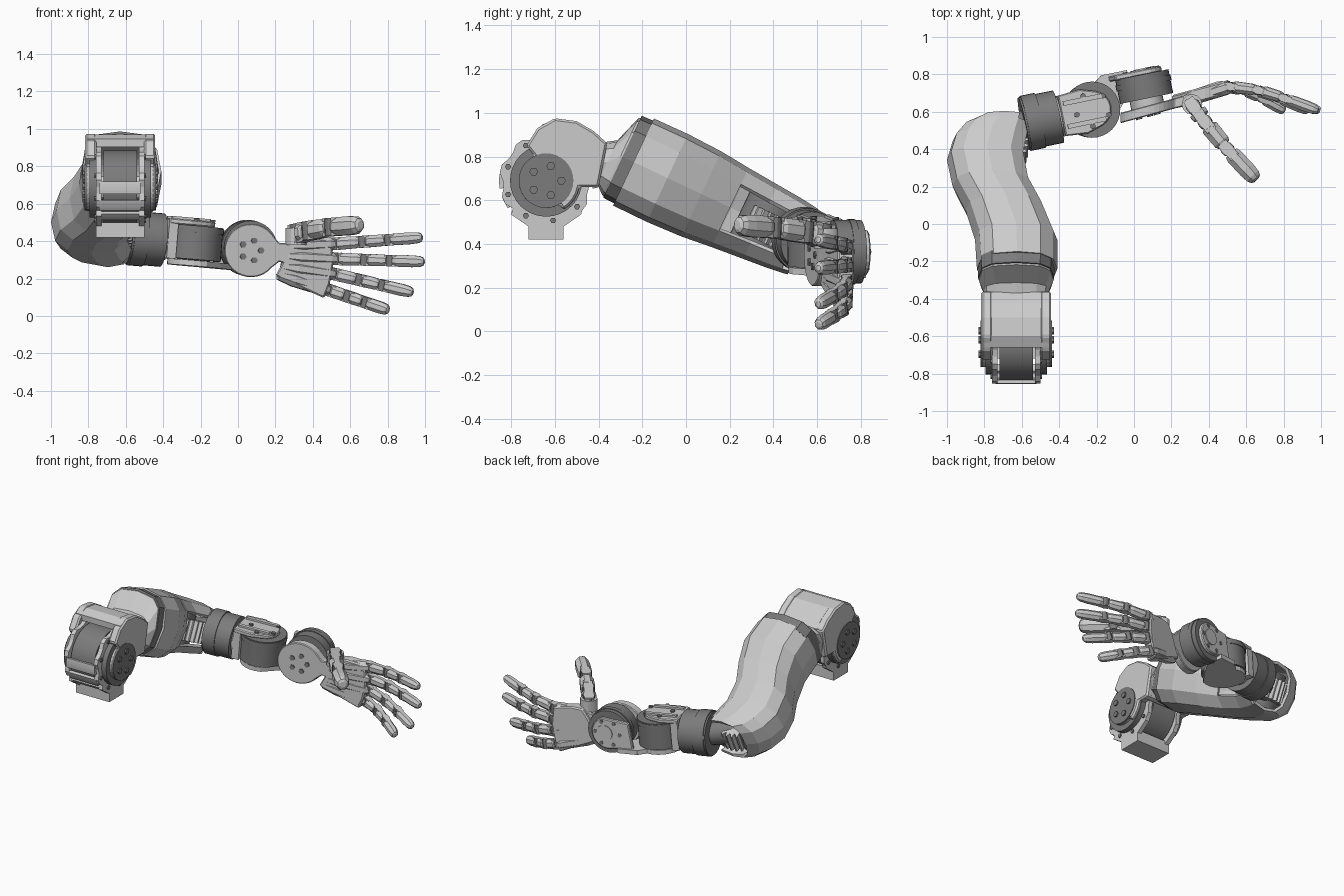
import bpy, bmesh
from math import sin, cos, pi, radians, copysign
from mathutils import Vector as V

if "Cube" in bpy.data.objects:
    bpy.data.objects.remove(bpy.data.objects["Cube"])

dark = bpy.data.materials.new("dark_metal")
dark.diffuse_color = (0.2, 0.2, 0.2, 1)
dark.use_nodes = True
dark.node_tree.nodes["Principled BSDF"].inputs["Base Color"].default_value = dark.diffuse_color


def finish(name, bm, mat=None, smooth=False, bevel=0, solid=0):
    me = bpy.data.meshes.new(name)
    bm.to_mesh(me)
    bm.free()
    ob = bpy.data.objects.new(name, me)
    bpy.context.collection.objects.link(ob)
    if mat:
        me.materials.append(mat)
    if smooth:
        me.shade_smooth()
        me.set_sharp_from_angle(angle=radians(30))
    if solid:
        m = ob.modifiers.new("wall", 'SOLIDIFY')
        m.thickness, m.offset = solid, -1
    if bevel:
        m = ob.modifiers.new("edge", 'BEVEL')
        m.width, m.segments = bevel, 1
    return ob


def loft(name, *strips, n=32, power=2, mat=None, smooth=True, hole=None, bevel=0, solid=0):
    """Each strip is a list of sections (centre, half-axis U, half-axis V)."""
    bm = bmesh.new()
    gone = []
    sp = lambda t: copysign(abs(t) ** (2 / power), t)
    for st in strips:
        off = pi / n if n in (4, 8) else 0
        rings = [[bm.verts.new(c + u * sp(cos(2 * pi * j / n + off)) + v * sp(sin(2 * pi * j / n + off)))
                  for j in range(n)] for c, u, v in st]
        for i in range(len(rings) - 1):
            for j in range(n):
                k = (j + 1) % n
                f = bm.faces.new((rings[i][j], rings[i][k], rings[i + 1][k], rings[i + 1][j]))
                if hole and hole(i, j):
                    gone.append(f)
        bm.faces.new(rings[0][::-1])
        f = bm.faces.new(rings[-1])
        if hole:
            gone.append(f)
    bmesh.ops.recalc_face_normals(bm, faces=bm.faces[:])
    if gone:
        bmesh.ops.delete(bm, geom=gone, context='FACES')
    return finish(name, bm, mat, smooth, bevel, solid)


def prism(name, pts, place, t, mat=None, bevel=0):
    """Extrude a 2D outline, placed by place(a, b), along the vector t."""
    bm = bmesh.new()
    lo, hi = ([bm.verts.new(place(*p) + t * s) for p in pts] for s in (-.5, .5))
    bm.faces.new(lo)
    bm.faces.new(hi)
    for i in range(len(pts)):
        k = (i + 1) % len(pts)
        bm.faces.new((lo[i], lo[k], hi[k], hi[i]))
    bmesh.ops.recalc_face_normals(bm, faces=bm.faces[:])
    return finish(name, bm, mat, bevel=bevel)


def frame(axis, up=V((0, 0, 1))):
    a = axis.normalized()
    if abs(a.dot(up)) > .95:
        up = V((1, 0, 0))
    u = up.cross(a).normalized()
    return a, u, a.cross(u)


def disc(c, axis, r, h):
    a, u, v = frame(axis)
    return [(c + a * h * s, u * r, v * r) for s in (-.5, .5)]


def limb(p, q, w, h, prof):
    a, u, v = frame(q - p)
    return [(p.lerp(q, t), u * w * k, v * h * k) for t, k in prof]


def bolts(name, c, axis, r, count, size=.014, h=.02):
    a, u, v = frame(axis)
    loft(name, *[disc(c + r * (u * cos(2 * pi * i / count) + v * sin(2 * pi * i / count)), a, size, h)
                 for i in range(count)], n=6, mat=dark, smooth=False)


def arc(cx, cy, r, a0, a1, n):
    return [(cx + r * cos(radians(a0 + (a1 - a0) * i / n)), cy + r * sin(radians(a0 + (a1 - a0) * i / n)))
            for i in range(n + 1)]


X, Y, Z = V((1, 0, 0)), V((0, 1, 0)), V((0, 0, 1))

# Shoulder motor, lugged bracket plates and curved front strap
SH = V((-.63, -.64, .69))
loft("shoulder_motor", disc(SH, X, .195, .18), n=40, mat=dark)
lugged = []
for k in range(-4, 23):
    r = .215 if k % 4 in (0, 1) else .198
    lugged.append((-.64 + r * cos(2 * pi * k / 36), .69 + r * sin(2 * pi * k / 36)))
lugged += [(-.80, .535), (-.72, .48), (-.72, .42), (-.56, .42), (-.56, .48), (-.48, .535)]
for side, sx in (("left", -1), ("right", 1)):
    prism("shoulder_plate_" + side, lugged, lambda a, b: V((-.63 + sx * .115, a, b)), X * .03)
    c = SH + X * sx * .163
    # Cheek wraps the top and back of the hub, the hub ring fills it
    prism("shoulder_cheek_" + side,
          [(-.73, .85), (-.68, .93), (-.6, .975), (-.5, .962), (-.42, .915), (-.36, .86), (-.40, .66)]
          + arc(-.64, .69, .155, -11, -60, 4) + arc(-.64, .69, .125, -60, -245, 14),
          lambda a, b: V((-.63 + sx * .157, a, b)), X * .06, bevel=.01)
    loft("shoulder_ring_" + side, disc(SH + X * sx * .145, X, .165, .04), mat=dark)
    loft("shoulder_hub_" + side, disc(c + X * sx * .02, X, .125, .018), mat=dark)
    bolts("hub_bolts_" + side, c + X * sx * .026, X, .07, 5, .02, .025)
    bolts("plate_bolts_" + side, SH + X * sx * .128, X, .185, 9)
prism("shoulder_crown",
      [(-.66, .945), (-.6, .97), (-.5, .958), (-.42, .912), (-.363, .86), (-.40, .66)]
      + arc(-.64, .69, .215, -10, 95, 10), lambda a, b: V((-.63, a, b)), X * .35)
for i, (a0, a1) in enumerate(((172, 190), (200, 216), (222, 236))):
    prism("shoulder_strap_%d" % i, arc(-.64, .69, .215, a0, a1, 4) + arc(-.64, .69, .195, a1, a0, 4),
          lambda a, b: V((-.63, a, b)), X * .22)
prism("shoulder_foot", [(-.72, .42), (-.56, .42), (-.56, .5), (-.72, .5)], lambda a, b: V((-.63, a, b)), X * .2)

# Upper arm: neck, collar and the flared shell that opens at the elbow
D, U = V((0, .905, -.425)), V((0, .425, .905))
loft("shoulder_neck", [(V((-.63, y, z)), X * w, U * h) for y, z, w, h in
                       ((-.42, .775, .17, .10), (-.36, .775, .175, .11), (-.30, .80, .20, .195),
                        (-.285, .793, .20, .20))], n=12, power=3, smooth=False)
C0 = V((-.63, -.25, .78))
loft("upper_arm_collar", [(C0 - D * .045, X * .203, U * .207), (C0 + D * .03, X * .207, U * .210)],
     n=12, power=3, mat=dark, smooth=False)
shell = []
for s, x0, x1, h in ((0, -.84, -.41, .22), (.2, -.85, -.41, .222), (.4, -.90, -.475, .215), (.57, -.97, -.545, .20),
                     (.75, -1.0, -.57, .187), (.88, -.97, -.55, .178), (.96, -.915, -.54, .17),
                     (1, -.84, -.55, .165)):
    shell.append((V(((x0 + x1) / 2, -.24 + .775 * s, .775 - .365 * s)), X * (x1 - x0) / 2, U * h))
loft("upper_arm_shell", shell, n=12, power=2.6, smooth=False, solid=.02,
     hole=lambda i, j: i >= 3 and (j in (0, 11) or (i == 6 and j in (1, 10))))

# Elbow joint inside the shell with its toothed wheel
E = V((-.76, .36, .48))
loft("elbow_core", disc(E, U, .13, .24), mat=dark)
g = []
for i in range(26):
    for da, r in ((0, .13), (.3, .155), (.55, .155), (.85, .13)):
        t = 2 * pi * (i + da) / 26
        g.append((r * cos(t), r * sin(t)))
prism("elbow_gear", g, lambda a, b: E + X * (a + .04) + D * (b + .055), U * .14)
loft("elbow_link", limb(V((-.72, .44, .44)), V((-.55, .54, .42)), .085, .085, [(0, 1), (1, 1)]), n=16, mat=dark)

# Forearm frame: three drums turned across one another
FX = V((.975, .2, -.085)).normalized()
FY = Z.cross(FX).normalized()
FZ = FX.cross(FY)
F = lambda a, b, c=0: V((-.23, .61, .39)) + FX * a + FY * b + FZ * c
loft("forearm_roll_drum", disc(F(-.275, 0), FX, .143, .19), mat=dark)
loft("forearm_roll_ring", disc(F(-.32, 0), FX, .15, .08), mat=dark)
loft("forearm_roll_cap", disc(F(-.172, 0), FX, .105, .025))
loft("forearm_bend_drum", disc(F(0, 0, 0), FZ, .145, .18), mat=dark)
loft("forearm_bend_band", disc(F(0, 0, .07), FZ, .15, .03), mat=dark)
yoke = [(-.17, -.11), (-.05, -.12)] + arc(0, 0, .1, -70, 70, 8) + [(-.05, .12), (-.17, .11)]
prism("yoke_top", yoke, lambda a, b: F(a, b, .105), FZ * .03, bevel=.006)
prism("yoke_wall", [(-.17, -.11), (-.12, -.11), (-.12, .11), (-.17, .11)], lambda a, b: F(a, b, .0), FZ * .19)
for k in (-1, 1):
    prism("yoke_rib_%d" % k, [(-.15, .05 * k), (.06, .05 * k), (.06, .075 * k), (-.15, .075 * k)],
          lambda a, b: F(a, b, .125), FZ * .015)
bolts("yoke_bolts", F(0, 0, .12), FZ, .09, 5, .015)
prism("bend_lower_plate", arc(0, 0, .14, 70, 290, 14) + [(.14, -.05), (.24, .06), (.24, .17), (.1, .17)],
      lambda a, b: F(a, b, -.11), FZ * .03)
W = F(.305, .065)
loft("wrist_drum", disc(W, FY, .145, .13), mat=dark)
loft("wrist_band", disc(W + FY * .02, FY, .15, .03), mat=dark)
prism("wrist_back_bracket", [(-.17, -.1), (-.15, .08), (-.05, .09)] + arc(.0, .0, .11, 70, -110, 10),
      lambda a, b: W + FX * a + FZ * b + FY * .076, FY * .03, bevel=.006)
loft("wrist_back_boss", disc(W + FY * .09 + FX * .02, FY, .055, .015), n=16)
bolts("wrist_back_bolts", W + FY * .088, FY, .085, 6, .014, .014)
loft("wrist_hub", disc(V((.07, .645, .35)), FY, .09, .10), n=24)

# Wrist plate and palm, both lying in a slanted plane
H = lambda a, b, d=0: V((a, .605 + .27 * (a - .07) + d, b))
prism("wrist_plate", arc(.07, .35, .143, 40, 320, 24) + [(.22, .29), (.29, .27), (.31, .39), (.22, .39)],
      H, Y * .055, bevel=.005)
bolts("wrist_plate_bolts", H(.07, .35, -.027), V((.27, -1, 0)), .055, 5, .018, .015)
prism("palm", [(.20, .215), (.23, .27), (.27, .36), (.31, .42), (.38, .425), (.50, .405), (.51, .28), (.49, .17),
               (.46, .095), (.33, .155)], lambda a, b: H(a, b, .01), Y * .075, bevel=.008)

# Fingers: palm rib, knuckle hinges and three tapering links each
FULL = [(0, .8), (.08, 1), (.85, .95), (1, .75)]
TIP = [(0, .85), (.12, 1), (.6, 1.02), (.85, .92), (.96, .7), (1, .4)]


def digit(name, pts, r, rib=None):
    if rib:
        loft(name + "_palm_rib", limb(rib, pts[0], .04, .042, [(0, .7), (.3, 1), (.9, 1), (1, .8)]),
             n=8, smooth=False)
    for i in range(len(pts) - 1):
        p, q = pts[i], pts[i + 1]
        last = i == len(pts) - 2
        k = r * (1 - .04 * i)
        d = (q - p).normalized()
        side = frame(d)[2]
        gap = d * k * .6
        loft("%s_link_%d" % (name, i + 1), limb(p + gap, q - (gap * 0 if last else gap), k * .98, k * 1.08,
             TIP if last else FULL), n=8, smooth=False)
        loft("%s_hinge_%d" % (name, i + 1), disc(p, side, k * .75, k * 1.9), n=12, mat=dark)
        # Thin twin cheeks bridging each hinge
        loft("%s_cheeks_%d" % (name, i + 1), *[limb(p - gap * 1.4 + side * k * .8 * s, p + gap * 2 + side * k * .8 * s,
             k * .8, k * .25, [(0, 1), (1, 1)]) for s in (-1, 1)], n=4, smooth=False)


for name, z0, x0, x1, z1, rz in (("index_finger", .385, .51, .985, .42, .375), ("middle_finger", .305, .52, .995, .29, .32),
                                 ("ring_finger", .225, .51, .935, .125, .265), ("little_finger", .14, .48, .805, .03, .22)):
    P = [V((x0 + (x1 - x0) * t, y, z0 + (z1 - z0) * t)) for t, y in
         ((0, .735), (.33, .715), (.62, .672), (1, .605))]
    digit(name, P, .034, H(.27 - (.37 - rz) * .35, rz, .0))

# Thumb, standing out from the palm
loft("thumb_base", disc(V((.31, .64, .425)), Z, .055, .09), n=12)
bolts("thumb_base_bolts", V((.31, .64, .47)), Z, .03, 3, .012)
digit("thumb", [V((.32, .625, .44)), V((.38, .545, .455)), V((.50, .40, .475)), V((.655, .235, .487))], .054)
